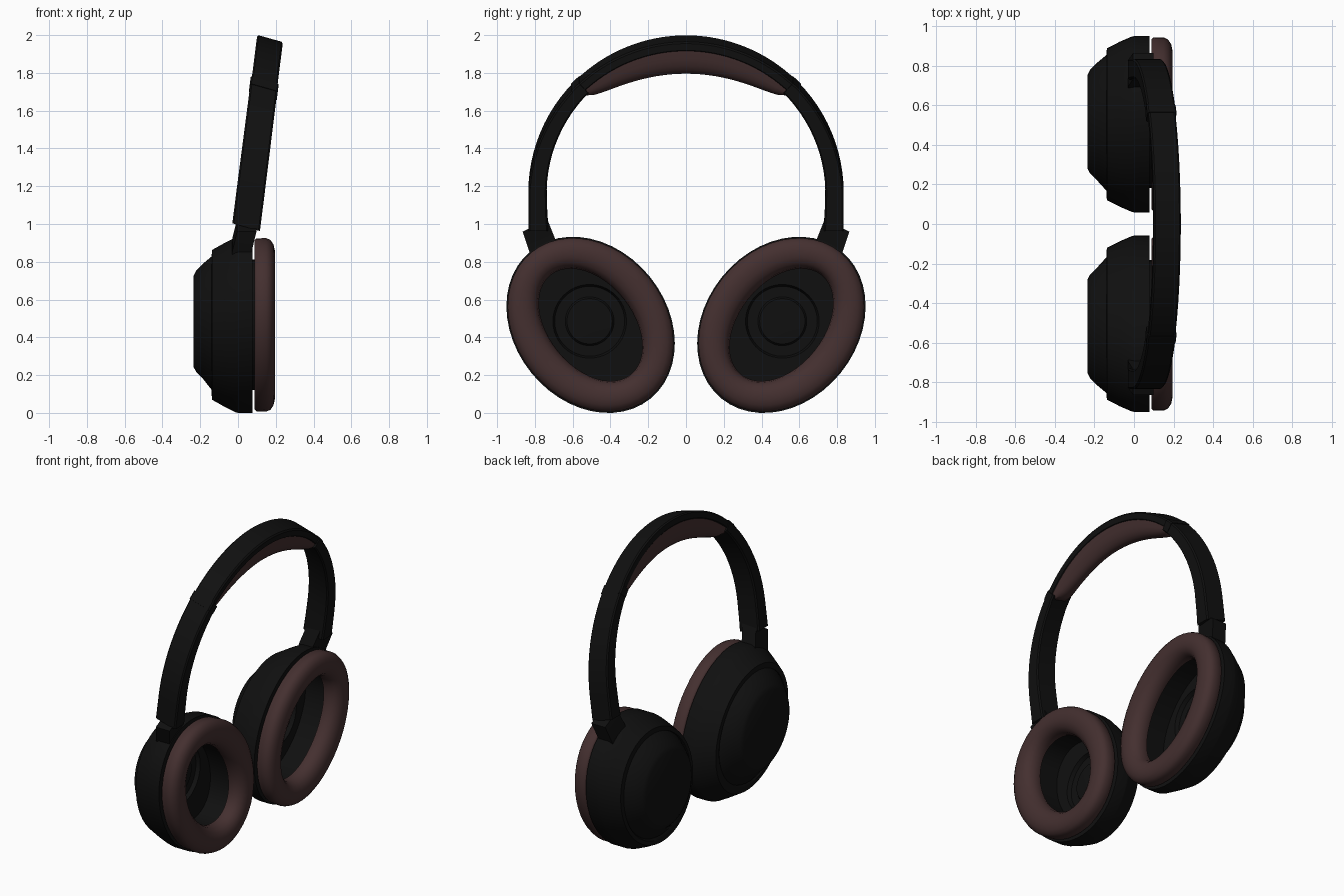
import bpy, bmesh, math
from mathutils import Vector

if "Cube" in bpy.data.objects:
    bpy.data.objects.remove(bpy.data.objects["Cube"])

def material(name, rgb):
    m = bpy.data.materials.new(name)
    m.diffuse_color = (*rgb, 1)
    m.use_nodes = True
    m.node_tree.nodes["Principled BSDF"].inputs["Base Color"].default_value = m.diffuse_color
    return m

BLACK = material("matte black", (0.005, 0.005, 0.005))
BROWN = material("brown leather", (0.058, 0.029, 0.029))
TILT = math.radians(39)

def loft(name, rings, mat, closed=False, angle=32):
    """Skin a list of point rings; cap the ends unless the loft is closed."""
    bm = bmesh.new()
    vs = [[bm.verts.new(p) for p in r] for r in rings]
    n = len(vs[0])
    pairs = list(zip(vs, vs[1:])) + ([(vs[-1], vs[0])] if closed else [])
    for a, b in pairs:
        for i in range(n):
            j = (i + 1) % n
            bm.faces.new((a[i], a[j], b[j], b[i]))
    if not closed:
        bm.faces.new(vs[0])
        bm.faces.new(vs[-1])
    bmesh.ops.recalc_face_normals(bm, faces=bm.faces)
    me = bpy.data.meshes.new(name)
    bm.to_mesh(me)
    bm.free()
    me.materials.append(mat)
    ob = bpy.data.objects.new(name, me)
    bpy.context.collection.objects.link(ob)
    bpy.ops.object.select_all(action='DESELECT')
    ob.select_set(True)
    bpy.context.view_layer.objects.active = ob
    bpy.ops.object.shade_smooth_by_angle(angle=math.radians(angle))
    return ob

def oval(x, a, b, s, cy=0.505, cz=0.466, n=48):
    """Tilted ellipse in the yz plane, s mirrors it left/right."""
    pts = []
    for i in range(n):
        t = 2 * math.pi * i / n
        p, q = a * math.cos(t), b * math.sin(t)
        y = cy + p * math.sin(TILT) + q * math.cos(TILT)
        z = cz + p * math.cos(TILT) - q * math.sin(TILT)
        pts.append((x, s * y, z))
    return pts

# Headband frame: angle from the top (degrees), radius, sideways offset
R, U0 = 0.835, 0.164
def band_point(deg, r, w, drop=0.0):
    t = math.radians(deg)
    u = U0 + r * math.cos(t) - drop
    return (0.043 + 0.127 * u + w, r * math.sin(t), 0.983 + u - 0.28 * w)

def band_section(deg, thick, half, drop=0.0, r=R, c=0.008):
    prof = [(r, -half + c), (r, half - c), (r - c, half), (r - thick + c, half),
            (r - thick, half - c), (r - thick, -half + c),
            (r - thick + c, -half), (r - c, -half)]
    return [band_point(deg, a, w, drop) for a, w in prof]

for s, side in ((1, "right"), (-1, "left")):
    # Ear cup shell: back cap, dome, step, bevel, rim, then the hollow inside
    cap = dict(cy=0.518, cz=0.485)
    shell = [(-0.235, 0.25, 0.23, cap), (-0.222, 0.275, 0.255, cap),
             (-0.185, 0.315, 0.29, cap), (-0.14, 0.37, 0.325, dict(cy=0.512, cz=0.475)),
             (-0.132, 0.375, 0.33, dict(cy=0.512, cz=0.475)),
             (-0.14, 0.385, 0.335, {}), (-0.137, 0.42, 0.36, {}),
             (-0.07, 0.465, 0.385, {}), (-0.012, 0.500, 0.402, {}),
             (0.0, 0.503, 0.404, {}), (0.078, 0.503, 0.404, {}),
             (0.078, 0.36, 0.245, {}), (-0.06, 0.36, 0.25, {}),
             (-0.06, 0.195, 0.195, dict(cy=0.51, cz=0.485)),
             (-0.085, 0.185, 0.185, dict(cy=0.51, cz=0.485))]
    loft(side + "_ear_cup", [oval(x, a, b, s, **k) for x, a, b, k in shell], BLACK)

    # Speaker disc in the hollow
    k = dict(cy=0.51, cz=0.485)
    loft(side + "_speaker", [oval(-0.086, 0.13, 0.13, s, **k), oval(-0.072, 0.12, 0.12, s, **k),
                             oval(-0.068, 0.05, 0.05, s, **k)], BLACK)

    # Thin collar joining cushion and cup
    collar = [(0.07, 0.362), (0.1, 0.362), (0.1, 0.385), (0.07, 0.385)]
    loft(side + "_collar", [oval(x, a, a - 0.11, s) for x, a in collar], BLACK, True)

    # Padded cushion ring
    pad = [(0.088, 0.485, 0.388), (0.098, 0.495, 0.397), (0.15, 0.496, 0.398),
           (0.172, 0.486, 0.388), (0.188, 0.462, 0.363), (0.195, 0.43, 0.33),
           (0.192, 0.395, 0.29), (0.178, 0.365, 0.255), (0.15, 0.345, 0.23),
           (0.11, 0.338, 0.222), (0.088, 0.342, 0.228)]
    loft(side + "_ear_cushion", [oval(x, a, b, s) for x, a, b in pad], BROWN, True, 60)

    # Hinge block between the arm and the cup
    hinge = []
    for cy, cz, hw, x0, x1 in ((0.735, 0.83, 0.075, -0.035, 0.062),
                               (0.762, 0.89, 0.076, -0.03, 0.072),
                               (0.80, 0.993, 0.073, -0.005, 0.098)):
        d = Vector((0.89, -0.46)) * hw
        hinge.append([(x, s * (cy + e * d.x), cz + e * d.y)
                      for x, e in ((x0, -1), (x1, -1), (x1, 1), (x0, 1))])
    loft(side + "_hinge", hinge, BLACK)

    # Lower arm: straight foot, then along the arc up to the joint
    arm = [band_section(s * 90, 0.105, 0.073, U0), band_section(s * 90, 0.10, 0.073, U0 / 2)]
    for i in range(13):
        f = i / 12
        arm.append(band_section(s * (90 - 45 * f), 0.098 - 0.026 * f, 0.073 - 0.002 * f))
    loft(side + "_arm", arm, BLACK)

    # Sleeve ridge at the joint
    loft(side + "_joint", [band_section(s * d, 0.075, 0.074, r=R + 0.003)
                           for d in (46.5, 44.5, 42.5)], BLACK)

# Central headband
loft("headband", [band_section(-44 + 88 * i / 32, 0.052, 0.068) for i in range(33)], BLACK)

# Crescent head pad under the band
sections = []
for i in range(33):
    deg = -44.5 + 89 * i / 32
    thick = 0.02 + 0.115 * math.sqrt(max(0, 1 - (deg / 44.6) ** 2))
    sections.append([band_point(deg, R - 0.04 - (thick + 0.01) * math.sin(math.pi * j / 12) ** 0.7,
                                0.064 * math.cos(math.pi * j / 12)) for j in range(13)])
loft("head_pad", sections, BROWN, angle=60)
